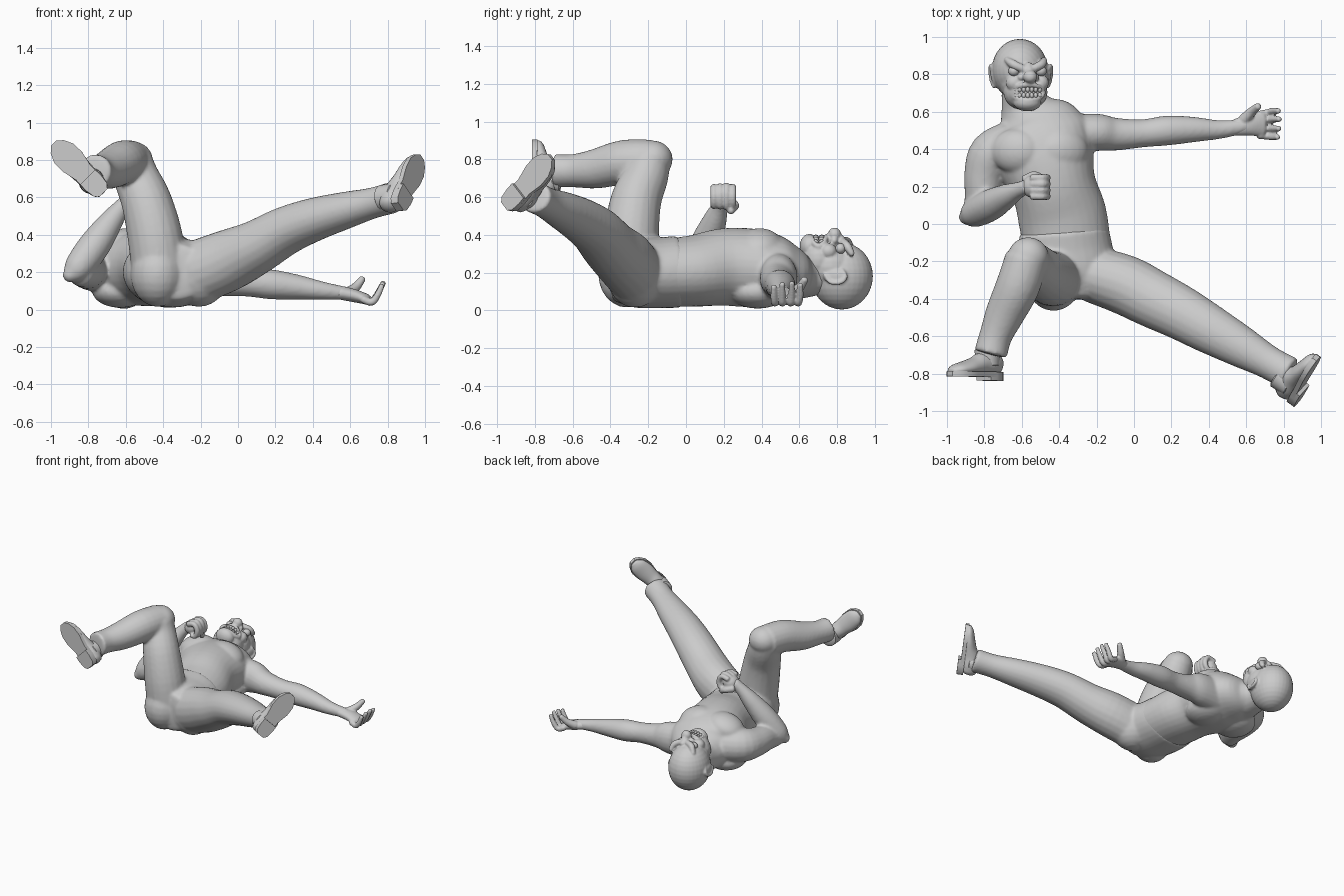
import bpy, bmesh
from math import cos, sin, pi
from mathutils import Vector as V, Matrix, Euler


def ball(bm, c, r, rot=(0, 0, 0), seg=24):
    m = Matrix.Translation(c) @ Euler(rot).to_matrix().to_4x4() @ Matrix.Diagonal((*r, 1))
    bmesh.ops.create_uvsphere(bm, u_segments=seg, v_segments=seg // 2, radius=1, matrix=m)


def tube(bm, path, up=(0, 0, 1), n=20, steps=4, cap=0.6):
    """Smooth loft; each point is x, y, z, side radius[, up radius]."""
    P = [list(p) + ([p[3]] if len(p) == 4 else []) for p in path]
    rows = []
    for i in range(len(P) - 1):
        a, b, c, d = P[max(i - 1, 0)], P[i], P[i + 1], P[min(i + 2, len(P) - 1)]
        for k in range(steps + (i == len(P) - 2)):
            t = k / steps
            rows.append([.5 * (2 * q + (r - p) * t + (2 * p - 5 * q + 4 * r - s) * t * t
                               + (3 * q - p - 3 * r + s) * t ** 3) for p, q, r, s in zip(a, b, c, d)])
    pos = [V(r[:3]) for r in rows]
    frames = []
    for i, r in enumerate(rows):
        tg = (pos[min(i + 1, len(pos) - 1)] - pos[max(i - 1, 0)]).normalized()
        s = tg.cross(V(up)).normalized()
        frames.append((pos[i], tg, s, s.cross(tg), r[3], r[4]))
    out = []
    for end, sign in ((0, -1), (-1, 1)):
        p, tg, s, u, a, b = frames[end]
        caps = [(p + tg * sign * cap * min(a, b) * sin(w), tg, s, u, a * cos(w), b * cos(w))
                for w in (.5, 1.0, 1.4)]
        out.append(caps)
    frames = out[0][::-1] + frames + out[1]
    rings = [[bm.verts.new(p + s * a * cos(2 * pi * j / n) + u * b * sin(2 * pi * j / n))
              for j in range(n)] for p, tg, s, u, a, b in frames]
    for A, B in zip(rings, rings[1:]):
        for j in range(n):
            bm.faces.new((A[j], A[(j + 1) % n], B[(j + 1) % n], B[j]))
    bm.faces.new(rings[0])
    bm.faces.new(rings[-1])


def finish(bm, name, voxel=0, smooth=4):
    bmesh.ops.recalc_face_normals(bm, faces=bm.faces)
    me = bpy.data.meshes.new(name)
    bm.to_mesh(me)
    bm.free()
    ob = bpy.data.objects.new(name, me)
    bpy.context.collection.objects.link(ob)
    if voxel:
        m = ob.modifiers.new("fuse", 'REMESH')
        m.mode, m.voxel_size, m.use_smooth_shade = 'VOXEL', voxel, True
        m = ob.modifiers.new("soften", 'SMOOTH')
        m.factor, m.iterations = .5, smooth
    else:
        bpy.ops.object.select_all(action='DESELECT')
        ob.select_set(True)
        bpy.context.view_layer.objects.active = ob
        bpy.ops.object.shade_smooth_by_angle(angle=.7)
    return ob


# Bare torso, neck and both arms
bm = bmesh.new()
tube(bm, [(-.36, -.1, .2, .235, .18), (-.385, .05, .21, .237, .19), (-.43, .2, .23, .228, .205),
          (-.475, .35, .225, .27, .208), (-.515, .46, .21, .285, .19), (-.54, .54, .195, .24, .155),
          (-.57, .6, .19, .15, .12)], n=32)
tube(bm, [(-.57, .52, .18, .15, .13), (-.585, .62, .18, .125, .115), (-.6, .72, .2, .11, .11)])
for sx in (-1, 1):
    ball(bm, (-.505 + sx * .125, .39, .345), (.14, .12, .085), (0, sx * .3, 0))
    ball(bm, (-.5 + sx * .13, .38, .1), (.15, .16, .09))
tube(bm, [(-.36, .485, .18, .1, .13), (-.2, .49, .175, .1, .12), (-.1, .48, .16, .088, .09),
          (.05, .485, .145, .075, .075), (.18, .5, .135, .08, .08), (.32, .505, .12, .068, .066),
          (.46, .505, .1, .05, .048), (.6, .525, .085, .038, .033)])
tube(bm, [(-.66, .42, .22, .13), (-.76, .37, .22, .125), (-.8, .27, .215, .108),
          (-.81, .16, .21, .097), (-.84, .07, .195, .075)])
tube(bm, [(-.91, .03, .175, .035), (-.86, .055, .22, .075), (-.77, .1, .34, .085),
          (-.68, .15, .47, .065), (-.62, .18, .55, .045), (-.57, .2, .6, .04)], up=(0, 1, 0))
finish(bm, "bare_torso_and_arms", .011, 6)

# Open hand
bm = bmesh.new()
tube(bm, [(.54, .515, .09, .045, .035), (.62, .53, .075, .058, .035), (.69, .53, .055, .065, .028)])
for y, dy, l in ((.475, -.01, .75), (.51, 0, .9), (.55, .01, .95), (.585, .02, .85)):
    tube(bm, [(.67, y, .055, .021), (.715, y + dy * .5, .04, .02), (.745, y + dy, .045 + .04 * l, .018),
              (.735 + .045 * l, y + dy, .06 + .09 * l, .015)], up=(0, 1, 0), n=10)
tube(bm, [(.59, .56, .09, .032), (.63, .6, .12, .026), (.665, .63, .165, .019)], n=10)
finish(bm, "open_hand", .007, 2)

# Clenched fist
bm = bmesh.new()
ball(bm, (-.54, .2, .6), (.06, .062, .055), (0, -.5, 0))
for i in range(4):
    y, g = .148 + .033 * i, .004 * (i % 3)
    tube(bm, [(-.545, y, .64, .02), (-.49, y, .65 + g, .02), (-.465, y, .605 + g, .02),
              (-.48, y, .56 - g, .019), (-.515, y, .555, .017)], up=(0, 1, 0), n=10)
tube(bm, [(-.58, .235, .57, .028), (-.53, .26, .555, .023), (-.48, .235, .525, .019)], n=10)
finish(bm, "clenched_fist", .007, 2)

# Trousers: pelvis, raised bent leg, stretched leg
bm = bmesh.new()
tube(bm, [(-.375, -.04, .205, .24, .19), (-.365, -.14, .2, .25, .188), (-.34, -.27, .2, .24, .185),
          (-.34, -.38, .2, .18, .15)], n=32, cap=.15)
ball(bm, (-.43, -.31, .19), (.145, .155, .175))
ball(bm, (-.21, -.27, .185), (.16, .15, .17))
tube(bm, [(-.42, -.29, .22, .15), (-.445, -.29, .4, .147), (-.49, -.265, .58, .135),
          (-.545, -.215, .71, .122), (-.57, -.2, .79, .115)], up=(0, 1, 0))
tube(bm, [(-.575, -.185, .79, .115), (-.62, -.33, .785, .118), (-.69, -.48, .75, .105),
          (-.74, -.6, .74, .088), (-.765, -.69, .74, .09)], cap=.1)
ball(bm, (-.565, -.175, .8), (.11, .105, .1))
tube(bm, [(-.22, -.27, .2, .15, .17), (-.05, -.325, .265, .16, .165), (.1, -.4, .335, .155, .145),
          (.25, -.475, .42, .145, .13), (.4, -.56, .48, .132, .117), (.57, -.655, .53, .112, .1),
          (.72, -.74, .57, .09, .083), (.83, -.8, .6, .092, .085)], cap=.1)
finish(bm, "trousers", .011, 6)


def shoe(name, heel, toe, up):
    h, f = V(heel), (V(toe) - V(heel))
    k = f.length / .35
    f.normalize()
    n = (V(up) - f * V(up).dot(f)).normalized()
    s = f.cross(n)
    bm = bmesh.new()
    # leather upper: (distance, half width, height)
    prof = [(.03, .053, .11), (.07, .062, .125), (.13, .06, .115), (.18, .064, .09),
            (.24, .069, .07), (.3, .06, .052), (.33, .036, .035)]
    tube(bm, [(*(h + f * t * k + n * (.015 + z / 2)), w, z / 2 + .005) for t, w, z in prof], up=n)
    q = h + f * .085 * k
    tube(bm, [(*(q + n * .07), .066), (*(q + n * .15), .07)], up=f, cap=.2)
    # sole and heel block: outline points (distance, half width), bottom, top
    sole = [(0, .03), (.02, .05), (.07, .058), (.14, .055), (.22, .074), (.28, .072), (.325, .05), (.35, .02)]
    for pts, lo, hi in ((sole, .006, .034), (sole[:3] + [(.11, .056)], -.014, .012)):
        edge = [(t, w) for t, w in pts] + [(t, -w) for t, w in reversed(pts)]
        lower, upper = [[bm.verts.new(h + f * t * k + s * w + n * z) for t, w in edge] for z in (lo, hi)]
        bm.faces.new(lower)
        bm.faces.new(upper)
        for i in range(len(edge)):
            j = (i + 1) % len(edge)
            bm.faces.new((lower[i], lower[j], upper[j], upper[i]))
    finish(bm, name)


shoe("raised_leg_shoe", (-.72, -.825, .625), (-.985, -.82, .89), (0, 1, 0))
shoe("stretched_leg_shoe", (.86, -.955, .55), (.99, -.725, .815), (-.8, .55, -.13))

# Head: skull, face, jaw, cheeks, angry brow, nose, lips, ears
bm = bmesh.new()
ball(bm, (-.61, .825, .182), (.15, .165, .177), seg=32)
ball(bm, (-.59, .77, .23), (.135, .13, .13))
ball(bm, (-.58, .705, .27), (.118, .1, .118))
ball(bm, (-.57, .65, .34), (.075, .048, .065))
for sx in (-1, 1):
    cx, tilt = -.57 + sx * .075, -sx * .012
    ball(bm, (cx - sx * .005, .755, .325 + tilt), (.045, .045, .042))
    tube(bm, [(-.565 + sx * .015, .825, .37, .02), (cx, .853, .352 + tilt, .024),
              (-.58 + sx * .1, .88, .31 + tilt, .016)], n=10)
    ball(bm, (-.565 + sx * .035, .785, .37), (.025, .02, .02))
    # ear with rim
    ex = -.605 + sx * .145
    ball(bm, (ex, .785, .18), (.015, .06, .038), (0, 0, sx * -.2))
    tube(bm, [(ex, .735, .19, .01), (ex + sx * .012, .765, .15, .011), (ex + sx * .018, .82, .15, .012),
              (ex + sx * .014, .845, .18, .012), (ex, .825, .215, .01)], up=(1, 0, 0), n=8)
tube(bm, [(-.565, .85, .355, .02), (-.557, .81, .385, .024)], n=10)
ball(bm, (-.555, .787, .402), (.038, .035, .037))
lip = [(-.568 + .084 * cos(a * pi / 6), .703 + .042 * sin(a * pi / 6),
        .393 - .055 * cos(a * pi / 6) ** 2, .014) for a in range(13)]
tube(bm, lip, n=8)
finish(bm, "head", .007, 3)

# Eyeballs
bm = bmesh.new()
for x, z in ((-.642, .352), (-.497, .328)):
    ball(bm, (x, .818, z), (.03, .028, .028), seg=16)
finish(bm, "eyeballs")

# Bared teeth, two rows
bm = bmesh.new()
for row in (-1, 1):
    for i in range(7):
        d = (i - 3) * .021
        ball(bm, (-.568 + d, .703 + row * .016, .388 - 6.5 * d * d), (.012, .017, .014), (0, d * 8, 0), seg=10)
finish(bm, "teeth")
